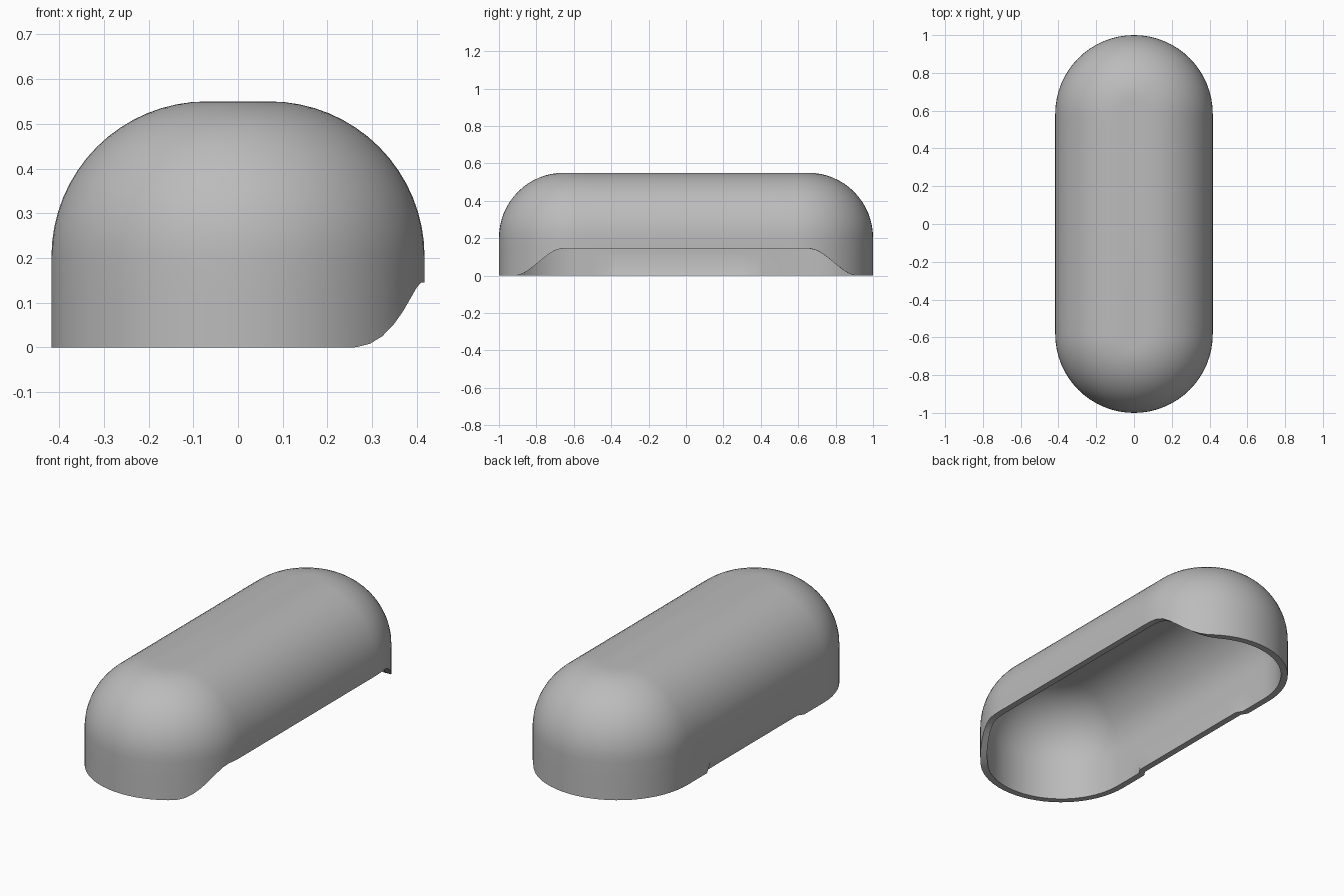
import bpy, bmesh, math

cube = bpy.data.objects.get("Cube")
if cube:
    bpy.data.objects.remove(cube, do_unlink=True)

CORE = 0.583      # half length of the straight sides
RADIUS = 0.417    # footprint end radius
FILLET = 0.347    # rounding of the top edge
HEIGHT = 0.55
WALL = 0.035
CAP_STEPS = 32
ARC_STEPS = 16


def smooth(t):
    t = min(max(t, 0), 1)
    return t * t * (3 - 2 * t)


# Stations round the footprint: core point y and outward direction
def stations():
    half = [0.1, 0.2, 0.3, 0.385, 0.415, 0.5]
    side = [-y for y in reversed(half)] + [0] + half
    result = [(y, 0.0) for y in side]
    result += [(CORE, math.pi * i / CAP_STEPS) for i in range(CAP_STEPS + 1)]
    result += [(y, math.pi) for y in reversed(side)]
    result += [(-CORE, math.pi + math.pi * i / CAP_STEPS) for i in range(CAP_STEPS + 1)]
    return result


# Height of the lower rim: raised opening along the +x side
def rim_height(x, y):
    return 0.145 * smooth((0.915 - abs(y)) / 0.255) if x > 0 else 0.0


# Shallow inward press at the foot of the -x wall
def dent(x, y, z):
    if x > 0 or abs(y) > 0.4:
        return 0.0
    return 0.02 * max(0, 1 - z / 0.05)


# One skin of the shell, as a list of rings from rim to top
def skin(bm, inset):
    radius, fillet, top = RADIUS - inset, FILLET - inset, HEIGHT - inset
    spring = top - fillet
    rings = []
    for f in (0, 0.25, 0.6, 1):
        ring = []
        for core, a in stations():
            x, y = radius * math.cos(a), core + radius * math.sin(a)
            low = rim_height(x, y)
            z = low + (spring - low) * f
            ring.append(bm.verts.new((x + dent(x, y, z), y, z)))
        rings.append(ring)
    for i in range(1, ARC_STEPS + 1):
        t = math.pi / 2 * i / ARC_STEPS
        r = radius - fillet * (1 - math.cos(t))
        z = spring + fillet * math.sin(t)
        rings.append([bm.verts.new((r * math.cos(a), core + r * math.sin(a), z))
                      for core, a in stations()])
    for low, high in zip(rings, rings[1:]):
        bridge(bm, low, high)
    bm.faces.new(rings[-1])
    return rings[0]


def bridge(bm, low, high):
    n = len(low)
    for i in range(n):
        j = (i + 1) % n
        bm.faces.new((low[i], low[j], high[j], high[i]))


# Outer and inner skins joined by the rim
bm = bmesh.new()
outer_rim = skin(bm, 0)
inner_rim = skin(bm, WALL)
bridge(bm, inner_rim, outer_rim)
bmesh.ops.recalc_face_normals(bm, faces=bm.faces)
mesh = bpy.data.meshes.new("cover_shell")
bm.to_mesh(mesh)
bm.free()
shell = bpy.data.objects.new("cover_shell", mesh)
bpy.context.collection.objects.link(shell)

# Plain grey finish
grey = bpy.data.materials.new("plain_grey")
grey.use_nodes = True
colour = (0.5, 0.5, 0.5, 1)
grey.diffuse_color = colour
grey.node_tree.nodes["Principled BSDF"].inputs["Base Color"].default_value = colour
mesh.materials.append(grey)

bpy.context.view_layer.objects.active = shell
shell.select_set(True)
bpy.ops.object.shade_smooth_by_angle(angle=math.radians(30))
